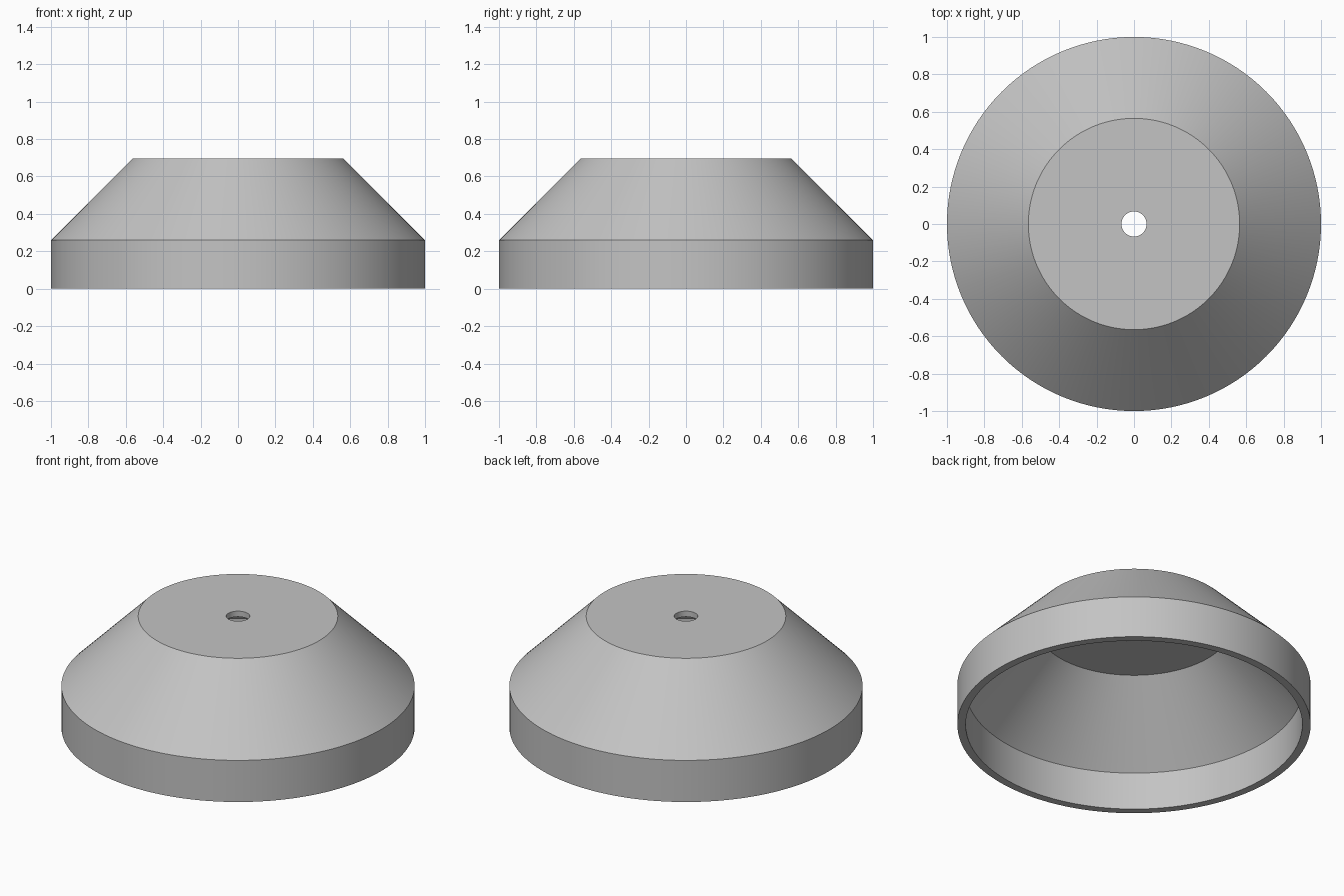
import bpy
import bmesh
import math

if "Cube" in bpy.data.objects:
    bpy.data.objects.remove(bpy.data.objects["Cube"])

SEGMENTS = 128
GREY = 0.55

# Single plain grey material
grey = bpy.data.materials.new("plain grey")
grey.use_nodes = True
grey.diffuse_color = (GREY, GREY, GREY, 1)
grey.node_tree.nodes["Principled BSDF"].inputs["Base Color"].default_value = (GREY, GREY, GREY, 1)


def lathe(name, profile):
    """Revolve a closed (radius, height) profile around the z axis."""
    bm = bmesh.new()
    verts = [bm.verts.new((r, 0, z)) for r, z in profile]
    edges = [bm.edges.new((a, b)) for a, b in zip(verts, verts[1:] + verts[:1])]
    bmesh.ops.spin(bm, geom=verts + edges, axis=(0, 0, 1), cent=(0, 0, 0),
                   angle=math.tau, steps=SEGMENTS, use_merge=True)
    bmesh.ops.remove_doubles(bm, verts=bm.verts, dist=0.0001)
    bmesh.ops.recalc_face_normals(bm, faces=bm.faces)
    mesh = bpy.data.meshes.new(name)
    bm.to_mesh(mesh)
    bm.free()
    mesh.materials.append(grey)
    obj = bpy.data.objects.new(name, mesh)
    bpy.context.collection.objects.link(obj)
    bpy.ops.object.select_all(action="DESELECT")
    obj.select_set(True)
    bpy.context.view_layer.objects.active = obj
    bpy.ops.object.shade_smooth_by_angle(angle=math.radians(25))
    return obj


# Hollow flared cover: outside, then inside with a shallow recess round the hole
lathe("conical_cover", [
    (1.0, 0.0), (1.0, 0.26), (0.565, 0.695), (0.067, 0.695),
    (0.067, 0.66), (0.17, 0.66), (0.17, 0.642),
    (0.55, 0.642), (0.953, 0.235), (0.953, 0.0),
])
